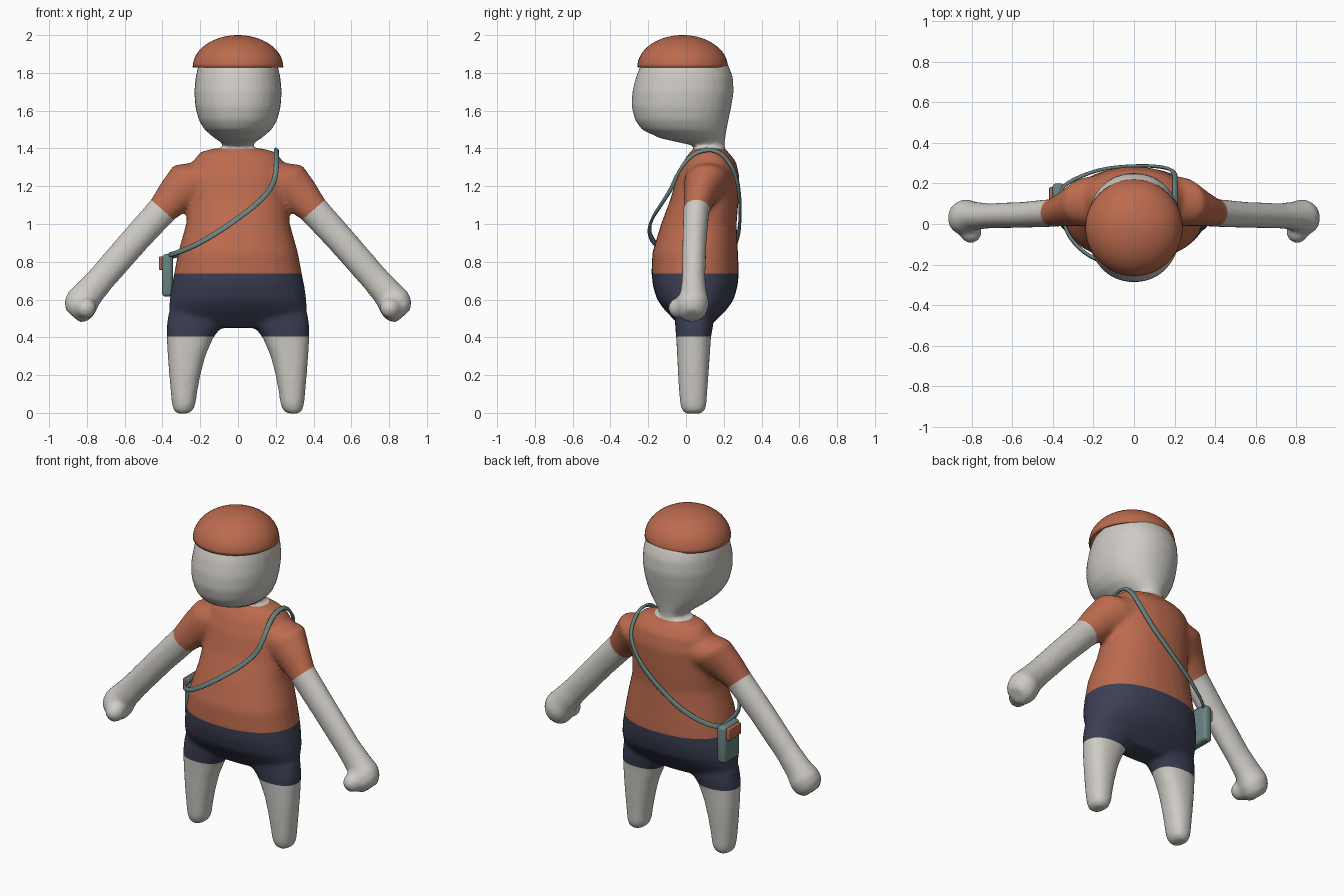
import bpy, bmesh, math
from mathutils import Vector
from mathutils.bvhtree import BVHTree

if "Cube" in bpy.data.objects:
    bpy.data.objects.remove(bpy.data.objects["Cube"])


def material(name, rgb):
    m = bpy.data.materials.new(name)
    m.use_nodes = True
    m.diffuse_color = (*rgb, 1)
    bsdf = m.node_tree.nodes["Principled BSDF"]
    bsdf.inputs["Base Color"].default_value = (*rgb, 1)
    bsdf.inputs["Roughness"].default_value = 0.8
    return m


SKIN = material("pale grey skin", (0.62, 0.60, 0.56))
RUST = material("rust orange cloth", (0.50, 0.145, 0.075))
NAVY = material("navy cloth", (0.045, 0.05, 0.09))
TEAL = material("dusty teal leather", (0.14, 0.23, 0.22))


def loft(bm, rings, n=32, power=2.0, closed=False):
    """Skin a list of (centre, u, v) superellipse sections."""
    loops = []
    for c, u, v in rings:
        loop = []
        for i in range(n):
            a = math.tau * i / n
            co, si = math.cos(a), math.sin(a)
            pu = math.copysign(abs(co) ** (2 / power), co)
            pv = math.copysign(abs(si) ** (2 / power), si)
            loop.append(bm.verts.new(Vector(c) + Vector(u) * pu + Vector(v) * pv))
        loops.append(loop)
    faces = []
    for k in range(len(loops) if closed else len(loops) - 1):
        a, b = loops[k], loops[(k + 1) % len(loops)]
        for i in range(n):
            j = (i + 1) % n
            faces.append(bm.faces.new((a[i], a[j], b[j], b[i])))
    if not closed:
        faces += [bm.faces.new(loops[0]), bm.faces.new(loops[-1])]
    bmesh.ops.recalc_face_normals(bm, faces=faces)


def level(z, x0, x1, y0, y1):
    """Horizontal section from its extents."""
    return (((x0 + x1) / 2, (y0 + y1) / 2, z),
            ((x1 - x0) / 2, 0, 0), (0, (y1 - y0) / 2, 0))


def finish(bm, name, mats, smooth=True):
    me = bpy.data.meshes.new(name)
    bm.to_mesh(me)
    ob = bpy.data.objects.new(name, me)
    bpy.context.collection.objects.link(ob)
    for m in mats:
        me.materials.append(m)
    for p in me.polygons:
        p.use_smooth = smooth
    return ob


# Body volumes: trunk, head, legs, arms
bm = bmesh.new()
trunk = [(.45, .2, -.02, .12), (.5, .355, -.07, .17), (.55, .365, -.118, .218),
         (.6, .362, -.153, .253), (.67, .352, -.175, .273), (.74, .338, -.183, .28),
         (.85, .317, -.178, .275), (1.0, .275, -.132, .268), (1.13, .262, -.083, .278),
         (1.25, .26, -.05, .283), (1.33, .24, -.015, .265), (1.38, .2, .02, .225),
         (1.4, .13, .05, .2)]
loft(bm, [level(z, -w, w, a, b) for z, w, a, b in trunk], power=2.2)

head = [(1.34, .075, .04, .2), (1.415, .072, .04, .205), (1.435, .095, -.05, .205),
        (1.455, .125, -.14, .208), (1.5, .178, -.235, .215), (1.55, .208, -.27, .225),
        (1.62, .226, -.288, .24), (1.7, .232, -.285, .253), (1.78, .224, -.265, .248),
        (1.84, .21, -.24, .225), (1.9, .16, -.18, .16), (1.94, .08, -.1, .08)]
loft(bm, [level(z, -w, w, a, b) for z, w, a, b in head], power=2.15)

leg = [(-.004, .265, .32, -.005, .08), (.015, .237, .342, -.022, .102),
       (.05, .224, .35, -.031, .109), (.1, .218, .355, -.036, .112),
       (.2, .199, .364, -.042, .119), (.3, .173, .372, -.047, .126),
       (.4, .13, .378, -.052, .132), (.45, .09, .378, -.057, .142),
       (.52, .02, .37, -.06, .15), (.6, .1, .33, 0, .1)]
arm = [(.12, .12, 1.25, .12, .13), (.24, .11, 1.22, .137, .12), (.33, .078, 1.15, .103, .088),
       (.4, .055, 1.075, .081, .069), (.55, .045, .91, .077, .064), (.72, .04, .715, .075, .062),
       (.79, .04, .635, .08, .07), (.83, .035, .58, .092, .088), (.857, .03, .54, .083, .08),
       (.875, .03, .512, .05, .05)]
for s in (1, -1):
    loft(bm, [level(z, s * a, s * b, c, d) for z, a, b, c, d in leg], power=2.3)
    loft(bm, [((s * x, y, z), (s * .75 * r, 0, .66 * r), (0, ry, 0))
              for x, y, z, r, ry in arm])
    # Thumb bulge
    thumb = bmesh.ops.create_uvsphere(bm, u_segments=20, v_segments=12, radius=.055)
    bmesh.ops.translate(bm, verts=thumb["verts"], vec=(s * .805, -.04, .555))

# Fuse the volumes into one soft skin
rough = finish(bm, "body_volumes", [])
remesh = rough.modifiers.new("fuse", "REMESH")
remesh.mode = "VOXEL"
remesh.voxel_size = 0.013
relax = rough.modifiers.new("relax", "SMOOTH")
relax.factor = 0.5
relax.iterations = 8
fused = rough.evaluated_get(bpy.context.evaluated_depsgraph_get()).to_mesh()
bm = bmesh.new()
bm.from_mesh(fused)
bpy.data.objects.remove(rough)

# Cut clothing edges: shorts hem, waist, collar and both sleeves
cuts = [((0, 0, z), (0, 0, 1)) for z in (.405, .738, 1.4)]
cuts += [((s * .4, 0, 1.075), (s * .66, 0, -.75)) for s in (1, -1)]
for co, no in cuts:
    bmesh.ops.bisect_plane(bm, geom=bm.verts[:] + bm.edges[:] + bm.faces[:],
                           dist=1e-5, plane_co=co, plane_no=no)
for f in bm.faces:
    c = f.calc_center_median()
    x, z = abs(c.x), c.z
    bare_arm = .75 * x + .66 * z > .9 and .66 * (x - .4) - .75 * (z - 1.075) > 0
    if bare_arm or z < .405 or z > 1.4:
        f.material_index = 0
    else:
        f.material_index = 2 if z < .738 else 1
bm.normal_update()
tree = BVHTree.FromBMesh(bm)
finish(bm, "body", [SKIN, RUST, NAVY])

# Cap: open half dome with a thin wall
bm = bmesh.new()
bmesh.ops.create_uvsphere(bm, u_segments=48, v_segments=32, radius=1)
bmesh.ops.delete(bm, geom=[v for v in bm.verts if v.co.z < -.01], context="VERTS")
for v in bm.verts:
    v.co = (v.co.x * .24, v.co.y * .24 - .018, 1.83 + v.co.z * .17)
cap = finish(bm, "cap", [RUST])
wall = cap.modifiers.new("wall", "SOLIDIFY")
wall.thickness = 0.012
wall.offset = -1

# Shoulder strap: flat band laid over the body
path = [(-.365, .12, .835), (-.355, .03, .838), (-.32, -.07, .848), (-.22, -.165, .89),
        (-.1, -.2, .96), (0, -.18, 1.03), (.1, -.13, 1.105), (.18, -.075, 1.19),
        (.203, -.04, 1.28), (.203, .03, 1.37), (.203, .12, 1.4), (.203, .2, 1.37),
        (.2, .265, 1.27), (.12, .285, 1.14), (0, .288, 1.03), (-.15, .275, .92),
        (-.28, .23, .85), (-.36, .18, .825)]
pts = [Vector(p) for p in path]
for _ in range(3):
    pts = [a.lerp(b, t) for a, b in zip(pts, pts[1:] + pts[:1]) for t in (.25, .75)]
rings = []
for i, p in enumerate(pts):
    near, normal, _, _ = tree.find_nearest(p)
    if (p - near).dot(normal) < .007:
        p = near + normal * .007
    run = (pts[(i + 1) % len(pts)] - pts[i - 1]).normalized()
    side = run.cross(normal).normalized()
    rings.append((p, side * .014, side.cross(run) * .008))
bm = bmesh.new()
loft(bm, rings, n=12, power=3, closed=True)
finish(bm, "shoulder_strap", [TEAL])


def rounded_box(name, lo, hi, radius, mat):
    bm = bmesh.new()
    bmesh.ops.create_cube(bm, size=1)
    lo, hi = Vector(lo), Vector(hi)
    for v in bm.verts:
        v.co = [(a + b) / 2 + c * (b - a) for a, b, c in zip(lo, hi, v.co)]
    bmesh.ops.bevel(bm, geom=bm.edges[:], offset=radius, segments=4,
                    profile=.5, affect="EDGES")
    return finish(bm, name, [mat])


# Hip bag with its clasp flap
rounded_box("hip_bag", (-.402, .045, .615), (-.345, .2, .84), .02, TEAL)
rounded_box("bag_flap", (-.418, .062, .757), (-.398, .182, .828), .006, RUST)
